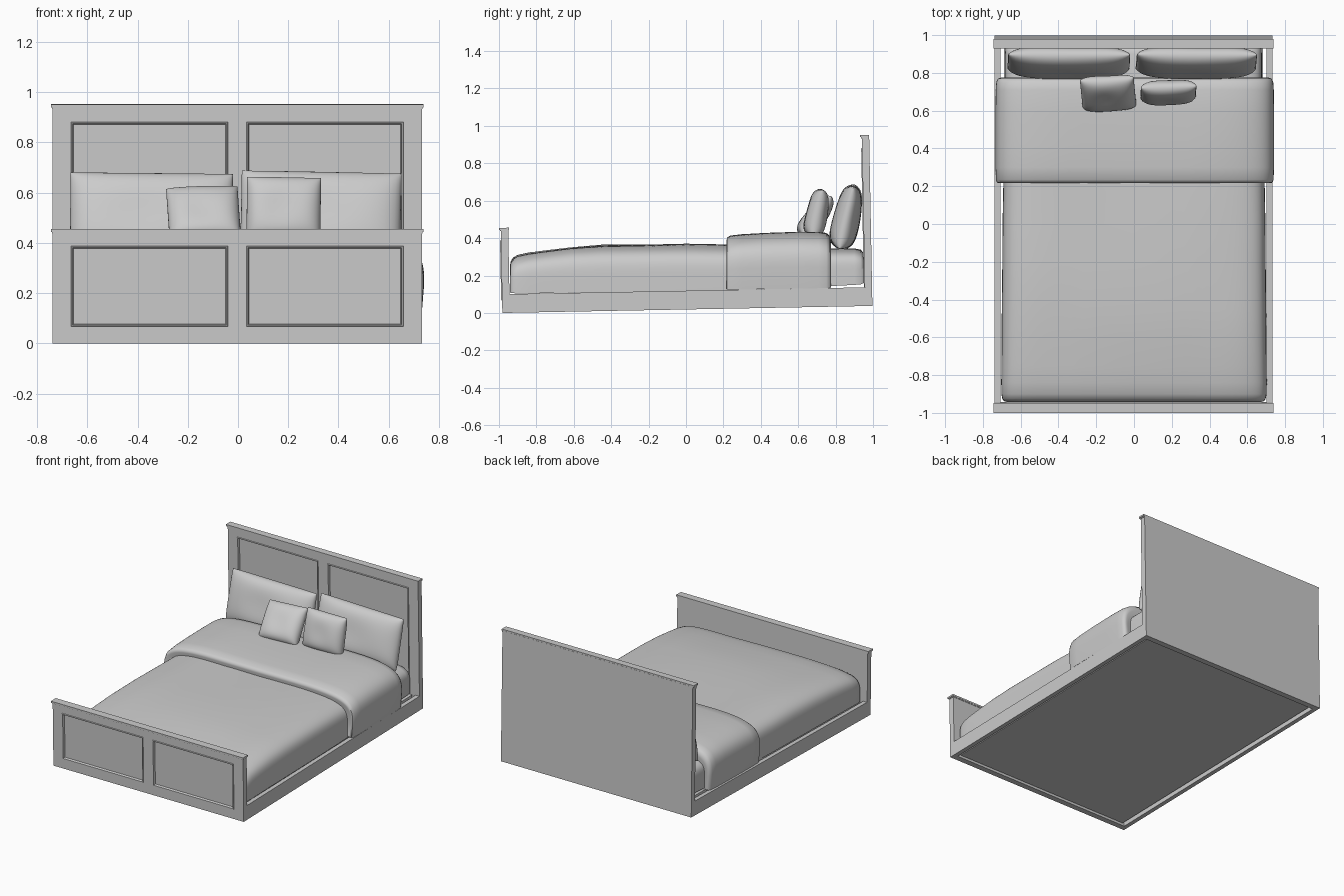
import bpy, bmesh, math
from mathutils import Matrix, Vector

old = bpy.data.objects.get("Cube")
if old:
    bpy.data.objects.remove(old, do_unlink=True)

grey = bpy.data.materials.new("plain grey")
grey.use_nodes = True
GREY = (0.6, 0.6, 0.6, 1)
grey.diffuse_color = GREY
grey.node_tree.nodes["Principled BSDF"].inputs["Base Color"].default_value = GREY

# The wooden frame leans slightly, pivoting at the foot
FOOT = Vector((0, -0.98, 0))
TILT = (Matrix.Translation(FOOT) @ Matrix.Rotation(0.019, 4, 'X')
        @ Matrix.Translation(-FOOT))


def finish(name, bm, matrix=None, smooth=False):
    if matrix is not None:
        bm.transform(matrix)
    bmesh.ops.recalc_face_normals(bm, faces=bm.faces)
    mesh = bpy.data.meshes.new(name)
    bm.to_mesh(mesh)
    bm.free()
    mesh.materials.append(grey)
    obj = bpy.data.objects.new(name, mesh)
    bpy.context.collection.objects.link(obj)
    if smooth:
        bpy.ops.object.select_all(action='DESELECT')
        obj.select_set(True)
        bpy.context.view_layer.objects.active = obj
        bpy.ops.object.shade_smooth_by_angle(angle=math.radians(50))
    return obj


def box_mesh(x0, x1, y0, y1, z0, z1):
    bm = bmesh.new()
    bmesh.ops.create_cube(bm, size=1)
    for v in bm.verts:
        v.co = (x1 if v.co.x > 0 else x0, y1 if v.co.y > 0 else y0,
                z1 if v.co.z > 0 else z0)
    return bm


def wood(name, *bounds):
    return finish(name, box_mesh(*bounds), TILT)


def panelled_board(name, y0, y1, top, z0, z1):
    """Board with two moulded, recessed panels on its front."""
    bm = box_mesh(-0.738, 0.732, y0, y1, 0, top)
    spans = ((-0.665, -0.04), (0.033, 0.658))
    cuts = [((x, 0, 0), (1, 0, 0)) for span in spans for x in span]
    cuts += [((0, 0, z), (0, 0, 1)) for z in (z0, z1)]
    for co, no in cuts:
        bmesh.ops.bisect_plane(bm, geom=bm.verts[:] + bm.edges[:] + bm.faces[:],
                               plane_co=co, plane_no=no)
    bm.normal_update()
    panels = []
    for f in bm.faces:
        c = f.calc_center_median()
        if f.normal.y < -0.9 and z0 < c.z < z1 and any(a < c.x < b for a, b in spans):
            panels.append(f)
    # Raised bead, flat lip, then the sunken field
    for width, depth in ((0.003, 0.005), (0.006, 0), (0.006, -0.015)):
        bmesh.ops.inset_individual(bm, faces=panels, thickness=width, depth=depth)
    return finish(name, bm, TILT)


def soft_block(name, stations, centre=0.0, power=7, bulge=0.0, ripple=0.0):
    """Loft of rounded arches; each station is (y, half width, bottom, top)."""
    bm = bmesh.new()
    rings = []
    count = 56
    for y, half, low, high in stations:
        ring = []
        for i in range(count + 1):
            a = math.pi * i / count
            c, s = math.cos(a), math.sin(a)
            rise = abs(s) ** (2 / power)
            x = math.copysign(abs(c) ** (2 / power), c) * half
            x *= 1 + bulge * math.sin(math.pi * rise)
            z = low + (high - low) * rise
            z += ripple * s * math.sin(5 * x + 4 * y) * math.cos(3 * x - 7 * y)
            ring.append(bm.verts.new((centre + x, y, z)))
        rings.append(ring)
    for a, b in zip(rings, rings[1:]):
        for i in range(count + 1):
            j = (i + 1) % (count + 1)
            bm.faces.new((a[i], a[j], b[j], b[i]))
    bm.faces.new(rings[0])
    bm.faces.new(rings[-1])
    return finish(name, bm, smooth=True)


def pillow(name, width, height, thick, place, lean, roll=0, yaw=0):
    """Cushion with pinched sides, standing upright and leaning back."""
    bm = bmesh.new()
    for side in (-1, 1):
        grid = bmesh.ops.create_grid(bm, x_segments=24, y_segments=24, size=1)
        for v in grid["verts"]:
            u = math.sin(v.co.x * math.pi / 2)
            w = math.sin(v.co.y * math.pi / 2)
            puff = (max(0, 1 - u ** 4) * max(0, 1 - w ** 4)) ** 0.5
            x = u * (1 - 0.05 * (1 - w * w) - 0.05 * u * u * w * w)
            z = w * (1 - 0.05 * (1 - u * u) - 0.05 * u * u * w * w)
            # Filling settles towards the bottom, with a few soft dents
            puff *= 1 - 0.15 * w + 0.05 * math.sin(4 * u + side) * math.cos(3 * w)
            v.co = (x * width / 2, side * puff * thick / 2, z * height / 2)
    bmesh.ops.remove_doubles(bm, verts=bm.verts, dist=0.0005)
    turn = (Matrix.Translation(place) @ Matrix.Rotation(yaw, 4, 'Z')
            @ Matrix.Rotation(-lean, 4, 'X') @ Matrix.Rotation(roll, 4, 'Y'))
    return finish(name, bm, turn, smooth=True)


# Wooden frame
panelled_board("headboard", 0.958, 0.997, 0.905, 0.1, 0.845)
wood("headboard_cap", -0.745, 0.739, 0.948, 0.996, 0.903, 0.915)
wood("headboard_cap_moulding", -0.741, 0.735, 0.953, 0.997, 0.896, 0.903)
panelled_board("footboard", -0.982, -0.942, 0.445, 0.067, 0.388)
wood("footboard_cap", -0.745, 0.739, -0.991, -0.938, 0.443, 0.455)
wood("footboard_cap_moulding", -0.741, 0.735, -0.986, -0.94, 0.437, 0.443)
for side, name in ((-1, "right_rail"), (1, "left_rail")):
    inner, outer = sorted((side * 0.705 - 0.003, side * 0.735 - 0.003))
    wood(name, inner, outer, -0.945, 0.96, 0, 0.1)
wood("bed_base", -0.688, 0.682, -0.935, 0.95, 0.012, 0.1)

# Bedding
soft_block("mattress", [
    (0.1, 0.67, 0.12, 0.33), (0.7, 0.68, 0.14, 0.345), (0.9, 0.68, 0.15, 0.345),
    (0.935, 0.677, 0.153, 0.338), (0.95, 0.665, 0.16, 0.32)], -0.003)
soft_block("duvet", [
    (-0.942, 0.67, 0.11, 0.24), (-0.938, 0.688, 0.108, 0.27),
    (-0.925, 0.697, 0.106, 0.292), (-0.9, 0.702, 0.104, 0.307),
    (-0.84, 0.703, 0.104, 0.322), (-0.75, 0.702, 0.106, 0.335),
    (-0.62, 0.701, 0.108, 0.349), (-0.45, 0.7, 0.11, 0.36),
    (-0.2, 0.697, 0.112, 0.367), (0, 0.696, 0.115, 0.367),
    (0.3, 0.69, 0.12, 0.364)], 0.0, power=6, ripple=0.005)
soft_block("folded_blanket", [
    (0.222, 0.7, 0.135, 0.368), (0.217, 0.712, 0.128, 0.385),
    (0.219, 0.72, 0.126, 0.4), (0.235, 0.726, 0.125, 0.412),
    (0.3, 0.728, 0.126, 0.42), (0.42, 0.728, 0.127, 0.428),
    (0.6, 0.728, 0.13, 0.432), (0.71, 0.727, 0.131, 0.431),
    (0.75, 0.724, 0.132, 0.425), (0.769, 0.716, 0.133, 0.41),
    (0.775, 0.7, 0.136, 0.385), (0.77, 0.685, 0.14, 0.35)],
    0.004, power=6, bulge=0.014, ripple=0.003)

# Pillows
pillow("right_large_pillow", 0.68, 0.36, 0.14, (-0.345, 0.86, 0.51), 0.22, 0.01)
pillow("left_large_pillow", 0.67, 0.36, 0.14, (0.33, 0.86, 0.515), 0.22, 0.02)
pillow("right_small_pillow", 0.3, 0.27, 0.11, (-0.137, 0.695, 0.515), 0.62, -0.04, 0.03)
pillow("left_small_pillow", 0.31, 0.27, 0.11, (0.182, 0.7, 0.535), 0.2, 0.02, 0.04)
